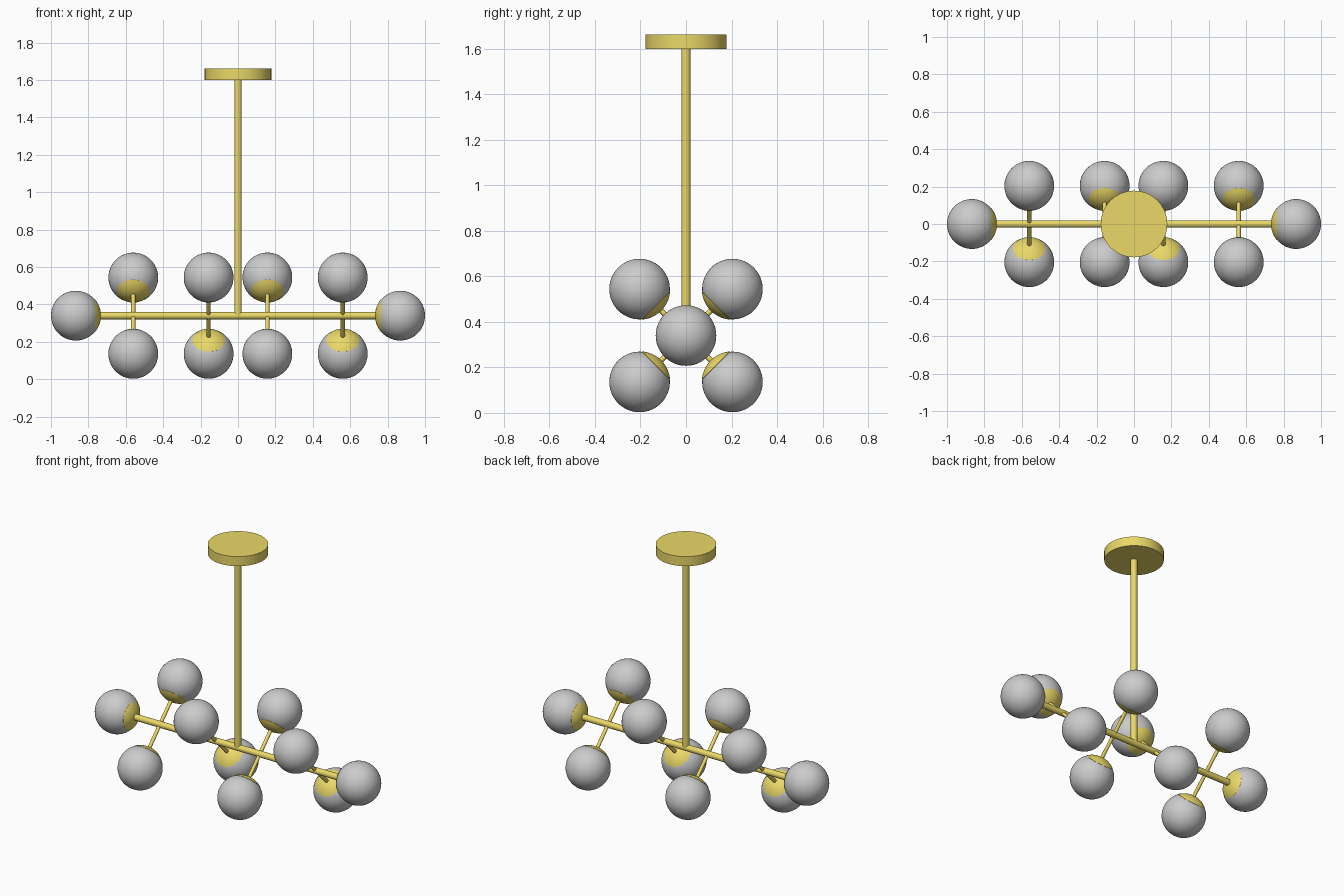
import bpy, bmesh, math
from mathutils import Vector, Matrix

if "Cube" in bpy.data.objects:
    bpy.data.objects.remove(bpy.data.objects["Cube"])

AXIS_Z = 0.34      # height of the horizontal bar
GLOBE_R = 0.133
OFFSET = 0.204     # sideways and vertical offset of the paired globes

gold = bpy.data.materials.new("gold")
gold.diffuse_color = (0.83, 0.69, 0.14, 1)
gold.use_nodes = True
gold.node_tree.nodes["Principled BSDF"].inputs["Base Color"].default_value = gold.diffuse_color


def finish(name, bm, mat=None):
    mesh = bpy.data.meshes.new(name)
    bm.to_mesh(mesh)
    bm.free()
    obj = bpy.data.objects.new(name, mesh)
    bpy.context.collection.objects.link(obj)
    if mat:
        mesh.materials.append(mat)
    bpy.ops.object.select_all(action='DESELECT')
    obj.select_set(True)
    bpy.context.view_layer.objects.active = obj
    bpy.ops.object.shade_smooth_by_angle(angle=math.radians(35))
    return obj


def rod(name, a, b, r, sides=32):
    a, b = Vector(a), Vector(b)
    d = b - a
    m = Matrix.Translation((a + b) / 2) @ d.to_track_quat('Z', 'Y').to_matrix().to_4x4()
    bm = bmesh.new()
    bmesh.ops.create_cone(bm, cap_ends=True, segments=sides, radius1=r, radius2=r,
                          depth=d.length, matrix=m)
    return finish(name, bm, gold)


def lamp(name, centre, toward):
    """Glass globe with a metal cap on the side facing the bar."""
    centre, toward = Vector(centre), Vector(toward).normalized()
    rot = toward.to_track_quat('Z', 'Y').to_matrix().to_4x4()
    m = Matrix.Translation(centre) @ rot
    bm = bmesh.new()
    bmesh.ops.create_uvsphere(bm, u_segments=48, v_segments=32, radius=GLOBE_R, matrix=m)
    finish(name + "_globe", bm)

    # dome profile spun around the globe axis, closed by a rim back to the glass
    bm = bmesh.new()
    r = GLOBE_R + 0.0015
    rim = math.radians(40)
    pts = [(r * math.sin(rim * i / 8), 0, r * math.cos(rim * i / 8)) for i in range(9)]
    pts.append(((GLOBE_R - 0.002) * math.sin(rim), 0, (GLOBE_R - 0.002) * math.cos(rim)))
    verts = [bm.verts.new(p) for p in pts]
    edges = [bm.edges.new(e) for e in zip(verts, verts[1:])]
    bmesh.ops.spin(bm, geom=verts + edges, axis=(0, 0, 1), cent=(0, 0, 0),
                   angle=math.tau, steps=48)
    bmesh.ops.remove_doubles(bm, verts=bm.verts, dist=1e-5)
    bmesh.ops.recalc_face_normals(bm, faces=bm.faces)
    if sum(f.normal.dot(f.calc_center_median()) for f in bm.faces) < 0:
        bmesh.ops.reverse_faces(bm, faces=bm.faces)
    bm.transform(m)
    finish(name + "_cap", bm, gold)


# ceiling plate, stem and main bar
rod("ceiling_plate", (0, 0, 1.60), (0, 0, 1.662), 0.178, 64)
rod("stem", (0, 0, AXIS_Z), (0, 0, 1.61), 0.02)
rod("main_bar", (-0.74, 0, AXIS_Z), (0.74, 0, AXIS_Z), 0.02)

# end globes
for side, label in ((-1, "left"), (1, "right")):
    lamp(label + "_end", (side * 0.867, 0, AXIS_Z), (-side, 0, 0))

# diagonal arms, alternating in tilt, each with a globe at both ends
for n, (x, tilt) in enumerate(((-0.56, 1), (-0.157, -1), (0.157, 1), (0.56, -1)), 1):
    d = Vector((0, tilt, 1)).normalized()
    hub = Vector((x, 0, AXIS_Z))
    reach = OFFSET * math.sqrt(2)
    tip = reach - GLOBE_R + 0.005
    rod(f"arm_{n}", hub - d * tip, hub + d * tip, 0.011, 20)
    lamp(f"upper_{n}", hub + d * reach, -d)
    lamp(f"lower_{n}", hub - d * reach, d)
